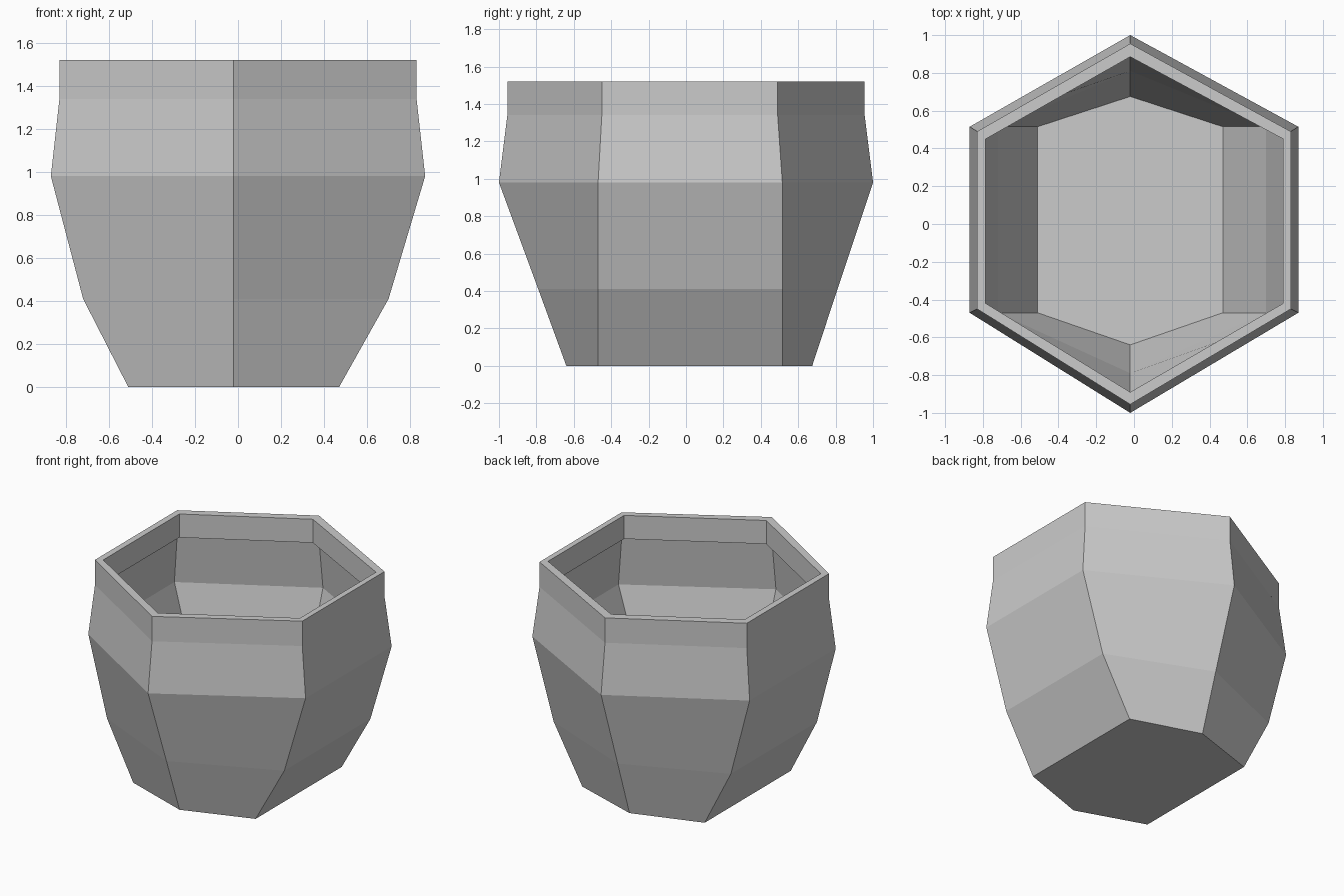
import bpy, bmesh

if "Cube" in bpy.data.objects:
    bpy.data.objects.remove(bpy.data.objects["Cube"])

# Ring profile: z, left x, right x, front y, back y, side-corner y (front, back)
RINGS = [
    (0.00, -0.51, 0.47, -0.64, 0.675, -0.47, 0.515),
    (0.41, -0.72, 0.70, -0.79, 0.81, -0.47, 0.515),
    (0.98, -0.87, 0.87, -1.00, 1.00, -0.47, 0.515),
    (1.34, -0.83, 0.83, -0.955, 0.955, -0.45, 0.49),
    (1.52, -0.83, 0.83, -0.955, 0.955, -0.45, 0.49),
    # Inner face of the thick rim, closing back onto the thin wall
    (1.52, -0.785, 0.79, -0.89, 0.885, -0.42, 0.45),
    (1.35, -0.785, 0.79, -0.89, 0.885, -0.42, 0.45),
]
MID_X = -0.02


def add_ring(bm, z, left, right, front, back, side_front, side_back):
    points = [(MID_X, front), (right, side_front), (right, side_back),
              (MID_X, back), (left, side_back), (left, side_front)]
    return [bm.verts.new((x, y, z)) for x, y in points]


def bridge(bm, a, b):
    for i in range(6):
        j = (i + 1) % 6
        bm.faces.new((a[i], a[j], b[j], b[i]))


# Hexagonal pot: thin wall, floor and thickened rim
bm = bmesh.new()
rings = [add_ring(bm, *r) for r in RINGS]
bm.faces.new(rings[0][::-1])
for lower, upper in zip(rings, rings[1:]):
    bridge(bm, lower, upper)

# Underside of the rim
bridge(bm, rings[-1], rings[3])

mesh = bpy.data.meshes.new("hexagonal_pot")
bm.to_mesh(mesh)
bm.free()
pot = bpy.data.objects.new("hexagonal_pot", mesh)
bpy.context.collection.objects.link(pot)
